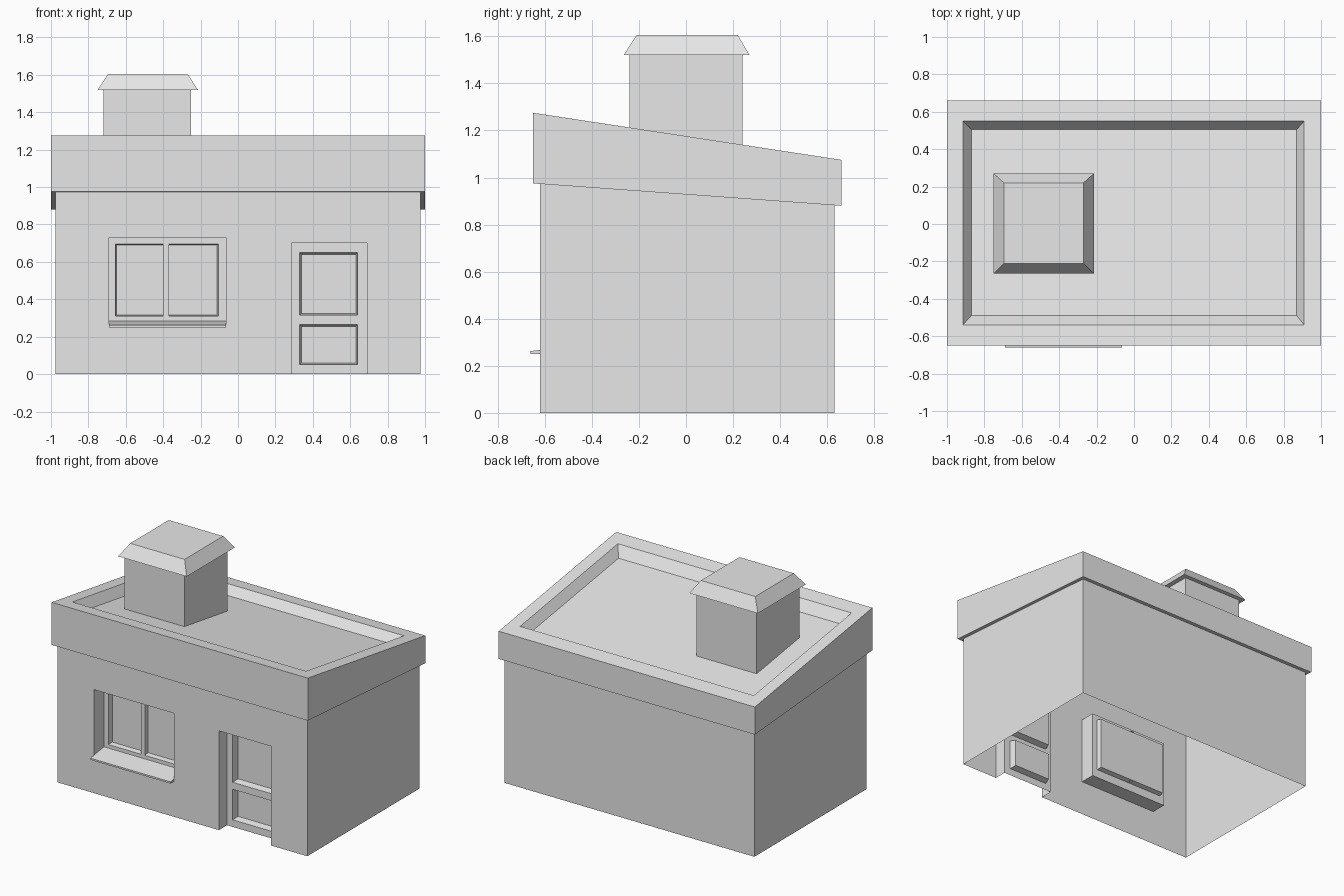
import bpy
import bmesh

cube = bpy.data.objects.get("Cube")
if cube:
    bpy.data.objects.remove(cube, do_unlink=True)

grey = bpy.data.materials.new("plain_grey")
grey.use_nodes = True
grey.diffuse_color = (0.8, 0.8, 0.8, 1)
grey.node_tree.nodes["Principled BSDF"].inputs["Base Color"].default_value = (0.8, 0.8, 0.8, 1)


def finish(name, bm):
    mesh = bpy.data.meshes.new(name)
    bm.to_mesh(mesh)
    bm.free()
    mesh.materials.append(grey)
    obj = bpy.data.objects.new(name, mesh)
    bpy.context.collection.objects.link(obj)
    return obj


def loft(name, rings, cap_end=True, cap_start=False, skip=()):
    """Join matching rings with quads; skip holds (segment, side) pairs left open."""
    bm = bmesh.new()
    loops = [[bm.verts.new(p) for p in ring] for ring in rings]
    count = len(loops[0])
    for s, (a, b) in enumerate(zip(loops, loops[1:])):
        for i in range(count):
            j = (i + 1) % count
            if (s, i) not in skip:
                bm.faces.new((a[i], a[j], b[j], b[i]))
    if cap_end:
        bm.faces.new(loops[-1])
    if cap_start:
        bm.faces.new(loops[0][::-1])
    return finish(name, bm)


def sheet(name, xs, zs, y, holes):
    """Upright front-facing sheet cut on a grid, leaving out cells inside holes."""
    bm = bmesh.new()
    grid = [[bm.verts.new((x, y, z)) for z in zs] for x in xs]
    for i in range(len(xs) - 1):
        for k in range(len(zs) - 1):
            cx, cz = (xs[i] + xs[i + 1]) / 2, (zs[k] + zs[k + 1]) / 2
            if not any(a < cx < b and c < cz < d for a, b, c, d in holes):
                bm.faces.new((grid[i][k], grid[i + 1][k], grid[i + 1][k + 1], grid[i][k + 1]))
    return finish(name, bm)


def flat_ring(x0, x1, y0, y1, height):
    return [(x, y, height(y)) for x, y in ((x0, y0), (x1, y0), (x1, y1), (x0, y1))]


def upright_ring(rect, y, inset=0):
    a, b, c, d = rect
    a, b, c, d = a + inset, b - inset, c + inset, d - inset
    return [(a, y, c), (b, y, c), (b, y, d), (a, y, d)]


def level(z):
    return lambda y: z


def eaves(y):
    return 0.975 - 0.0725 * (y + 0.65)


def roof_top(y):
    return 1.275 - 0.1527 * (y + 0.65)


def roof_floor(y):
    return roof_top(y) - 0.065


FRONT, BACK, SIDE = -0.62, 0.63, 0.975
window = (-0.69, -0.065, 0.25, 0.73)
door = (0.285, 0.69, 0, 0.70)
WINDOW_Y, DOOR_Y = -0.51, -0.53

# Walls: open at the bottom, with the front cut for window and door
wall_foot = flat_ring(-SIDE, SIDE, FRONT, BACK, level(0))
wall_head = flat_ring(-SIDE, SIDE, FRONT, BACK, eaves)
loft("side_and_back_walls", [wall_foot, wall_head], cap_end=False, skip={(0, 0)})
sheet("front_wall", [-SIDE, window[0], window[1], door[0], door[1], SIDE],
      [0, window[2], door[3], window[3], eaves(FRONT)], FRONT, [window, door])

# Sloping roof with overhang and sunken floor
loft("parapet_roof", [
    wall_head,
    flat_ring(-1, 1, -0.65, 0.66, eaves),
    flat_ring(-1, 1, -0.65, 0.66, roof_top),
    flat_ring(-0.915, 0.91, -0.54, 0.55, roof_top),
    flat_ring(-0.87, 0.87, -0.49, 0.505, roof_floor)])

# Chimney with a bevelled cap
loft("chimney", [
    flat_ring(-0.72, -0.25, -0.24, 0.24, roof_floor),
    flat_ring(-0.72, -0.25, -0.24, 0.24, level(1.52)),
    flat_ring(-0.75, -0.215, -0.265, 0.27, level(1.52)),
    flat_ring(-0.695, -0.27, -0.21, 0.22, level(1.605))])

# Window: reveal, frame, pane, centre bar and sloping sill
loft("window_reveal", [upright_ring(window, FRONT), upright_ring(window, WINDOW_Y)],
     cap_end=False, skip={(0, 0)})
pane = (-0.655, -0.105, 0.31, 0.695)
sheet("window_frame", [window[0], pane[0], pane[1], window[1]],
      [window[2], pane[2], pane[3], window[3]], WINDOW_Y, [pane])
loft("window_pane", [upright_ring(pane, WINDOW_Y), upright_ring(pane, WINDOW_Y + 0.035, 0.006)])
bar = (-0.40, -0.37, pane[2], pane[3])
loft("window_bar", [upright_ring(bar, WINDOW_Y + 0.035)[::-1], upright_ring(bar, WINDOW_Y)[::-1]],
     cap_end=False)
sheet("window_bar_front", bar[:2], bar[2:], WINDOW_Y, [])
sill_profile = [(-0.66, 0.25), (WINDOW_Y, 0.25), (WINDOW_Y, 0.285), (-0.66, 0.262)]
loft("window_sill", [[(x, y, z) for y, z in sill_profile] for x in window[:2]], cap_start=True)

# Door: reveal, frame and two sunken panels
loft("door_reveal", [upright_ring(door, FRONT), upright_ring(door, DOOR_Y)],
     cap_end=False, skip={(0, 0)})
panels = {"lower": (0.33, 0.64, 0.05, 0.265), "upper": (0.33, 0.64, 0.315, 0.65)}
sheet("door_frame", [door[0], 0.33, 0.64, door[1]],
      [0, 0.05, 0.265, 0.315, 0.65, door[3]], DOOR_Y, panels.values())
for label, rect in panels.items():
    loft(label + "_door_panel", [upright_ring(rect, DOOR_Y), upright_ring(rect, DOOR_Y + 0.045, 0.01)])
